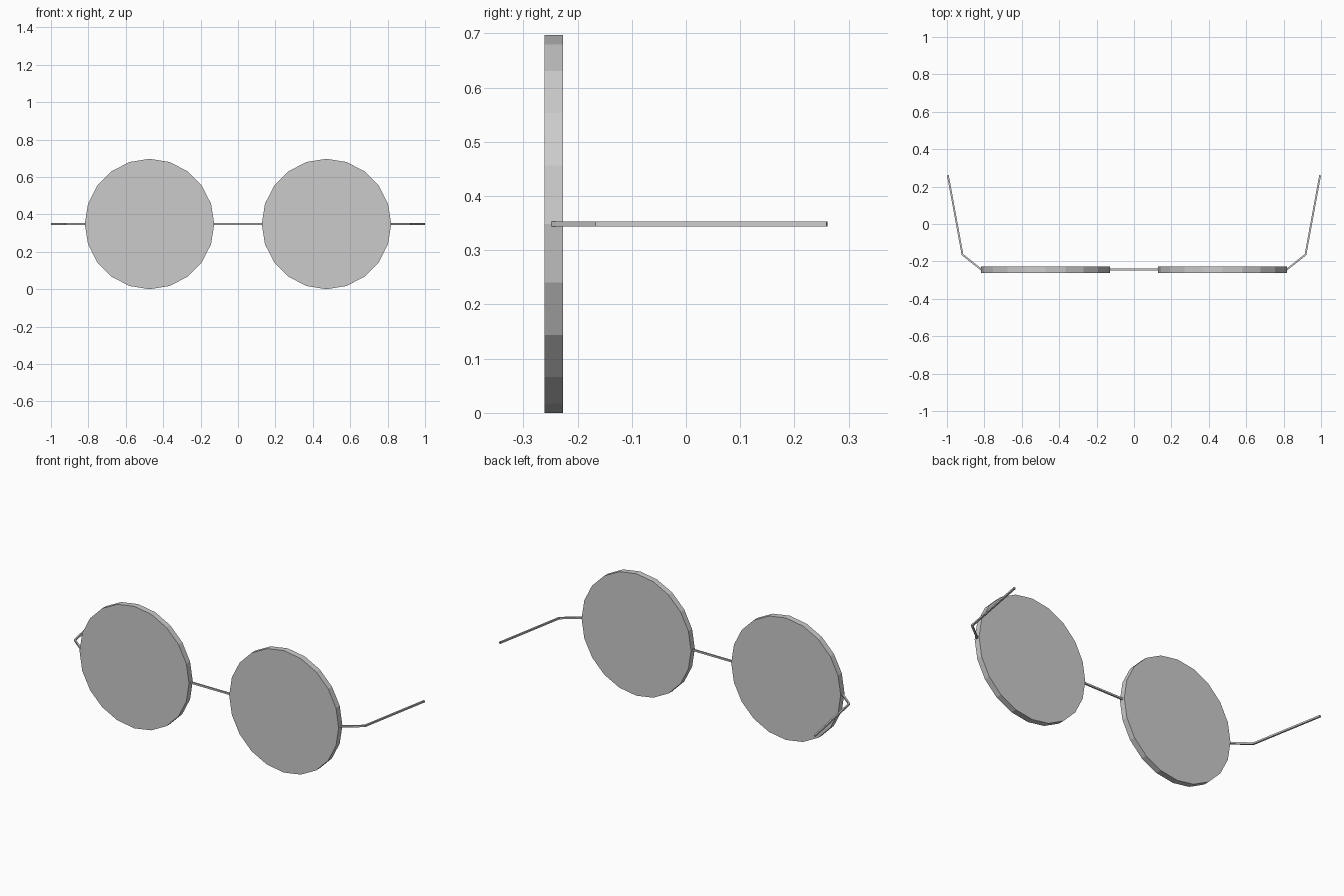
import bpy, bmesh
from math import cos, sin, pi
from mathutils import Vector

if "Cube" in bpy.data.objects:
    bpy.data.objects.remove(bpy.data.objects["Cube"])

MID_Z = 0.3485    # height of lens centres and wires
LENS_Y = -0.244   # mid-plane of the lenses
WIRE = 0.0095     # wire thickness


def prism(name, outline, depth):
    """Extrude a closed outline along the depth vector into a solid."""
    bm = bmesh.new()
    face = bm.faces.new([bm.verts.new(p) for p in outline])
    res = bmesh.ops.extrude_face_region(bm, geom=[face], use_keep_orig=True)
    moved = [g for g in res["geom"] if isinstance(g, bmesh.types.BMVert)]
    bmesh.ops.translate(bm, verts=moved, vec=depth)
    bmesh.ops.recalc_face_normals(bm, faces=bm.faces)
    mesh = bpy.data.meshes.new(name)
    bm.to_mesh(mesh)
    bm.free()
    ob = bpy.data.objects.new(name, mesh)
    bpy.context.collection.objects.link(ob)
    return ob


def wire(name, path):
    """Square wire following a flat xy path with mitred corners."""
    pts = [Vector(p) for p in path]
    dirs = [(b - a).normalized() for a, b in zip(pts, pts[1:])]
    left, right = [], []
    for i, p in enumerate(pts):
        d0, d1 = dirs[max(i - 1, 0)], dirs[min(i, len(dirs) - 1)]
        n0, n1 = Vector((-d0.y, d0.x)), Vector((-d1.y, d1.x))
        n = (n0 + n1).normalized()
        off = n * (WIRE / 2 / n.dot(n0))
        left.append(p + off)
        right.append(p - off)
    z = MID_Z - WIRE / 2
    return prism(name, [(p.x, p.y, z) for p in left + right[::-1]], (0, 0, WIRE))


for side, label in ((-1, "left"), (1, "right")):
    # 20-sided lens disc
    ring = [(side * 0.473 + 0.346 * cos(2 * pi * i / 20), LENS_Y - 0.017,
             MID_Z + 0.3485 * sin(2 * pi * i / 20)) for i in range(20)]
    prism(label + "_lens", ring, (0, 0.034, 0))
    # bent temple arm
    wire(label + "_temple", [(side * 0.815, -0.245), (side * 0.917, -0.164),
                             (side * 0.995, 0.26)])

# nose bridge
wire("bridge", [(-0.13, LENS_Y), (0.13, LENS_Y)])
